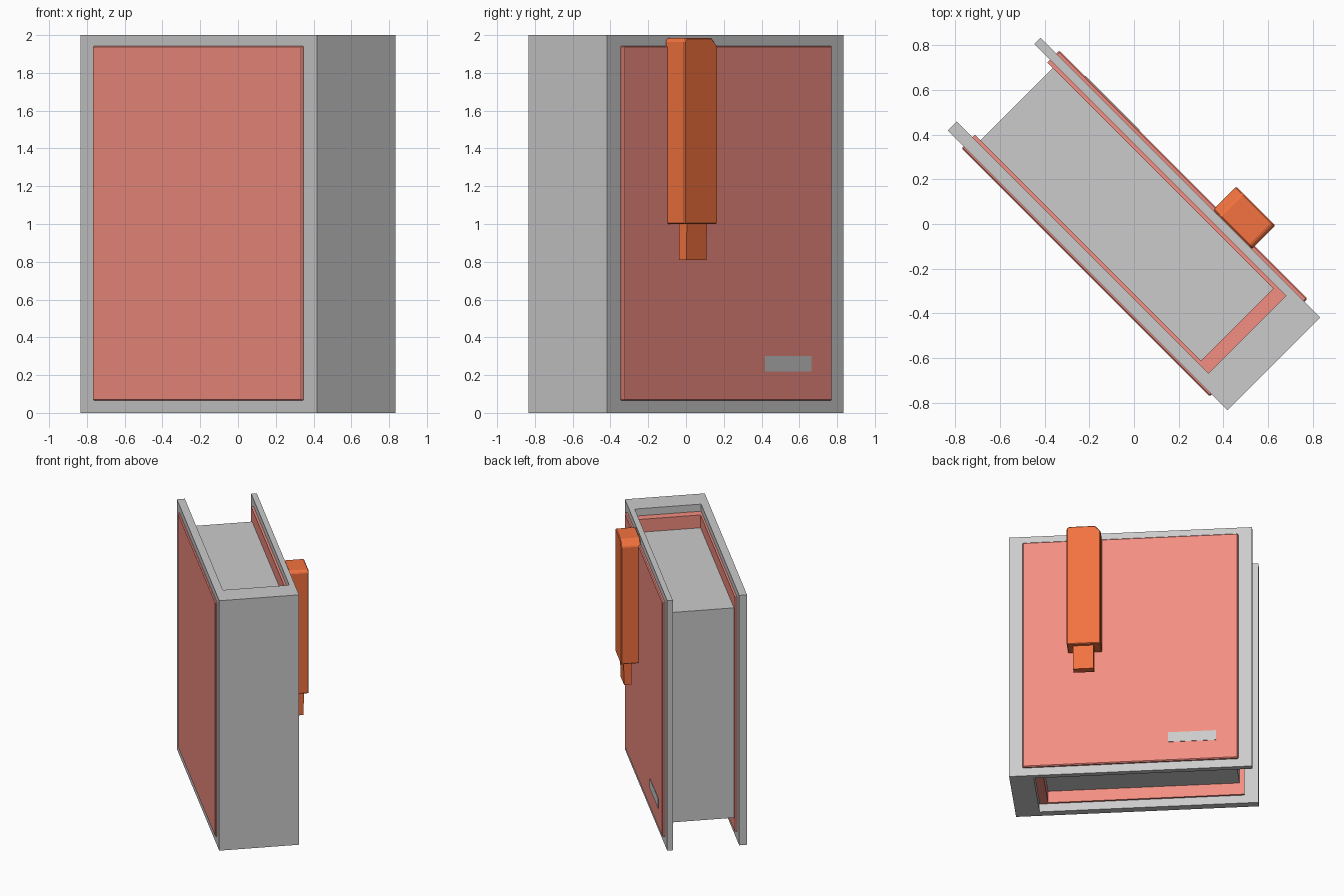
import bpy, bmesh
from math import radians
from mathutils import Matrix

if "Cube" in bpy.data.objects:
    bpy.data.objects.remove(bpy.data.objects["Cube"])

# Everything is built in the book's own axes (u towards spine, v through the
# thickness), then turned 45 degrees in plan.
TURN = Matrix.Rotation(radians(-45), 4, 'Z')


def material(name, rgb):
    m = bpy.data.materials.new(name)
    m.diffuse_color = (*rgb, 1)
    m.use_nodes = True
    m.node_tree.nodes["Principled BSDF"].inputs["Base Color"].default_value = m.diffuse_color
    return m


PINK = material("salmon", (0.90, 0.27, 0.22))
ORANGE = material("orange", (0.90, 0.17, 0.05))


def finish(name, bm, mat):
    bmesh.ops.recalc_face_normals(bm, faces=bm.faces[:])
    bm.transform(TURN)
    me = bpy.data.meshes.new(name)
    bm.to_mesh(me)
    bm.free()
    ob = bpy.data.objects.new(name, me)
    bpy.context.collection.objects.link(ob)
    if mat:
        me.materials.append(mat)
    return ob


def prism(name, pts, lift, mat=None, bevel=0):
    """Extrude a closed outline by the vector lift."""
    bm = bmesh.new()
    f = bm.faces.new([bm.verts.new(p) for p in pts])
    r = bmesh.ops.extrude_face_region(bm, geom=[f])
    vs = [g for g in r["geom"] if isinstance(g, bmesh.types.BMVert)]
    bmesh.ops.translate(bm, verts=vs, vec=lift)
    if len(bm.faces) == len(pts) + 1:
        bm.faces.new([v for v in bm.verts if v not in vs])
    if bevel:
        bmesh.ops.bevel(bm, geom=bm.edges[:], offset=bevel, segments=1, affect='EDGES')
    return finish(name, bm, mat)


def box(name, u, v, z, mat=None, bevel=0):
    pts = [(u[0], v[0], z[0]), (u[1], v[0], z[0]), (u[1], v[1], z[0]), (u[0], v[1], z[0])]
    return prism(name, pts, (0, 0, z[1] - z[0]), mat, bevel)


# Cover: two boards and a thick spine as one U-shaped profile
L, W, S = 0.884, 0.294, 0.707
IN_A, IN_B = -0.236, 0.253
outline = [(-L, -W), (L, -W), (L, W), (-L, W), (-L, IN_B), (S, IN_B), (S, IN_A), (-L, IN_A)]
prism("cover", [(u, v, 0) for u, v in outline], (0, 0, 2))

# Coloured panels outside, and linings inside
PZ = (0.065, 1.943)
box("front_panel", (-0.785, 0.785), (-0.306, -0.28), PZ, PINK, 0.007)
box("back_panel", (-0.785, 0.785), (0.28, 0.313), PZ, PINK, 0.007)
box("front_lining", (-0.785, 0.70), (-0.25, -0.221), PZ, PINK)
box("back_lining", (-0.785, 0.70), (0.236, 0.27), PZ, PINK)
box("spine_lining", (0.645, 0.72), (-0.24, 0.255), PZ, PINK)

# Page block, recessed at top, bottom and fore edge
box("pages", (-0.75, 0.65), (-0.23, 0.245), (0.16, 1.84))

# Small label plate low on the back panel
box("label_plate", (-0.623, -0.277), (0.30, 0.316), (0.22, 0.30))

# Clasp: tall body with chamfered top, outline in u and z
body = [(0.205, 1.0), (0.452, 1.0), (0.452, 1.97), (0.435, 1.985), (0.247, 1.985), (0.205, 1.94)]
prism("clasp_body", [(u, 0.295, z) for u, z in body], (0, 0.147, 0), ORANGE, 0.006)

# Clasp tongue below the body, standing off the panel
tongue = [(0.355, 1.01), (0.415, 1.01), (0.41, 0.81), (0.355, 0.81)]
prism("clasp_tongue", [(0.258, v, z) for v, z in tongue], (0.15, 0, 0), ORANGE)
